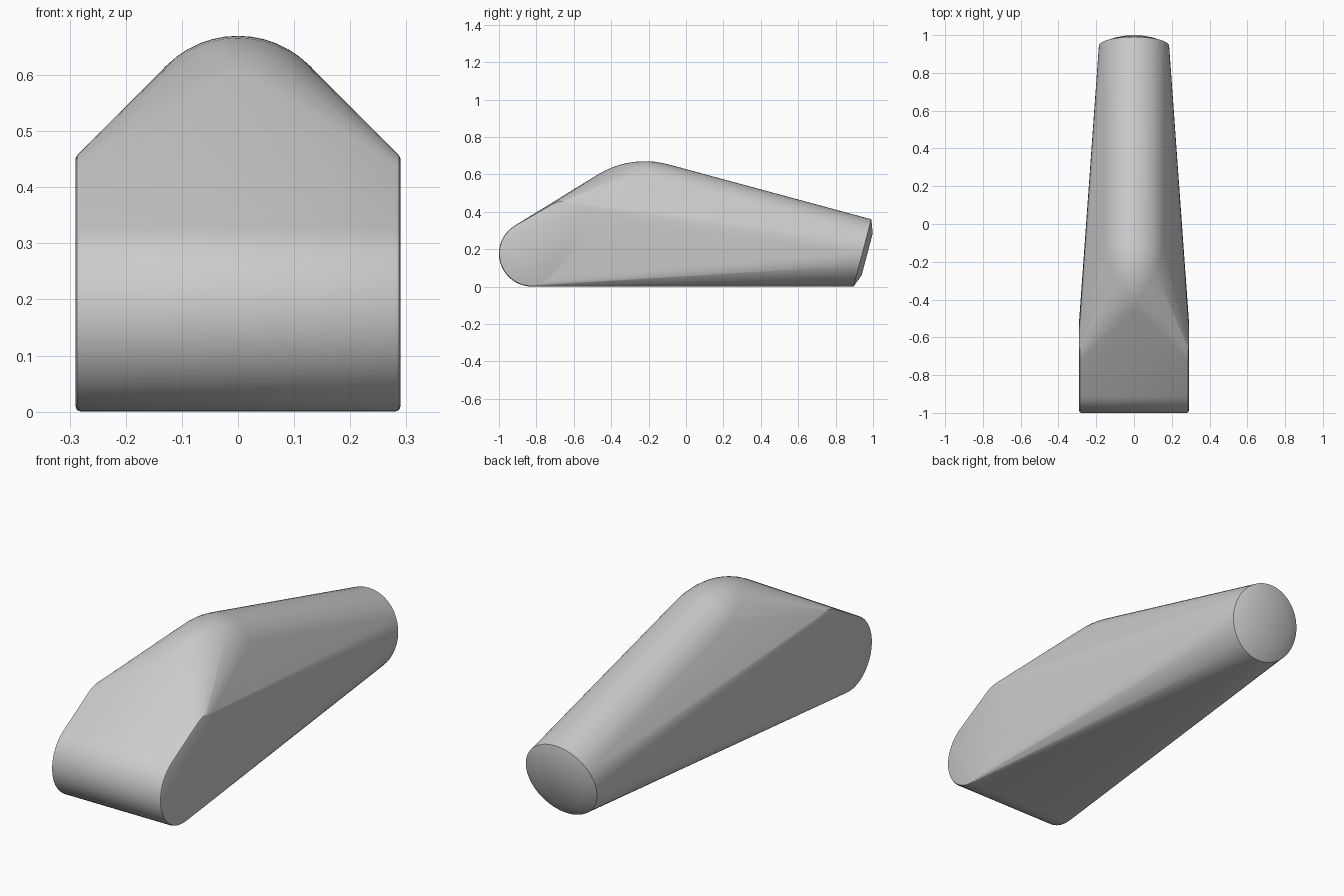
import bpy, bmesh
from math import sin, cos, pi, radians

if "Cube" in bpy.data.objects:
    bpy.data.objects.remove(bpy.data.objects["Cube"])

bm = bmesh.new()


def side_outline(x, inset):
    # rounded nose circle plus upper rear circle, as (y, z, radius)
    for cy, cz, r in ((-0.824, 0.176, 0.176), (-0.645, 0.31, 0.15)):
        for i in range(48):
            a = 2 * pi * i / 48
            bm.verts.new((x, cy + (r - inset) * cos(a), cz + (r - inset) * sin(a)))


def tail_ring(cy, cz, r, sides):
    # circle leaning back with the tail end
    tilt = radians(14.8)
    for i in range(sides):
        a = 2 * pi * i / sides
        bm.verts.new((r * cos(a), cy + r * sin(a) * sin(tilt), cz + r * sin(a) * cos(tilt)))


# Flat sides with a small softened edge
for s in (-1, 1):
    side_outline(s * 0.29, 0.010)
    side_outline(s * 0.287, 0.003)
    side_outline(s * 0.280, 0.0)

# Rounded hump along the top, arcing from the front ramp to the rear slope
for i in range(11):
    t = radians(-30 + 45 * i / 10)
    for j in range(25):
        a = radians(-90 + 180 * j / 24)
        d = 0.30 + 0.18 * cos(a)
        bm.verts.new((0.18 * sin(a), -0.22 + d * sin(t), 0.19 + d * cos(t)))

# Tail rim and chamfered cap
tail_ring(0.943, 0.18, 0.186, 48)
tail_ring(0.969, 0.173, 0.122, 10)

# Wrap everything in one skin
hull = bmesh.ops.convex_hull(bm, input=bm.verts[:])
inside = {g for g in hull["geom_interior"] + hull["geom_unused"]
          if isinstance(g, bmesh.types.BMVert)}
bmesh.ops.delete(bm, geom=list(inside), context='VERTS')
bmesh.ops.dissolve_limit(bm, angle_limit=radians(0.3), verts=bm.verts[:], edges=bm.edges[:])
bmesh.ops.recalc_face_normals(bm, faces=bm.faces[:])

mesh = bpy.data.meshes.new("wedge_body")
bm.to_mesh(mesh)
bm.free()
body = bpy.data.objects.new("wedge_body", mesh)
bpy.context.collection.objects.link(body)
bpy.context.view_layer.objects.active = body
body.select_set(True)
bpy.ops.object.shade_smooth_by_angle(angle=radians(25))
